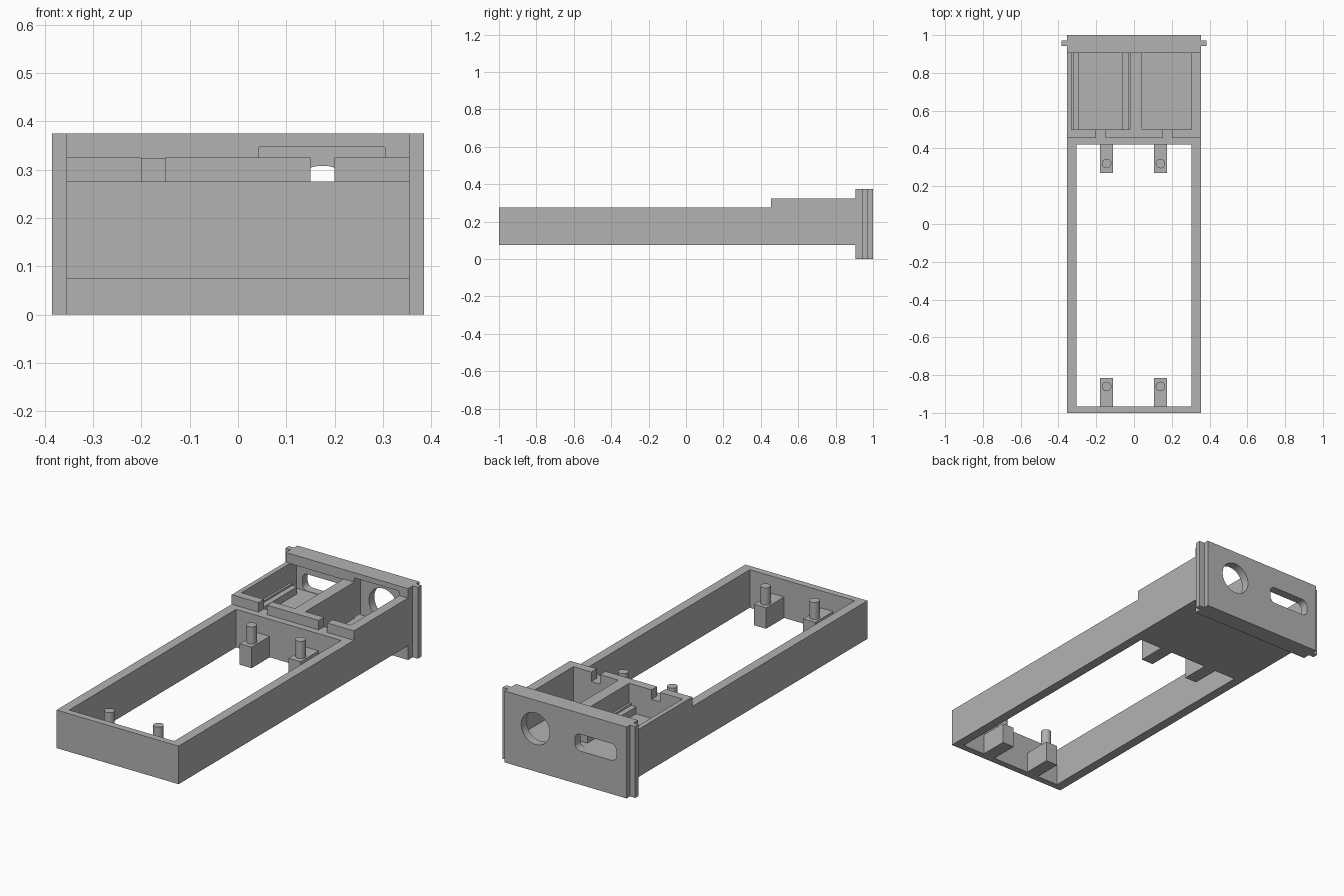
import bpy, bmesh
from math import radians
from mathutils import Matrix, Vector

if "Cube" in bpy.data.objects:
    bpy.data.objects.remove(bpy.data.objects["Cube"], do_unlink=True)

grey = bpy.data.materials.new("light grey plastic")
colour = (0.45, 0.45, 0.45, 1)
grey.diffuse_color = colour
grey.use_nodes = True
grey.node_tree.nodes["Principled BSDF"].inputs["Base Color"].default_value = colour


def finish(name, bm):
    mesh = bpy.data.meshes.new(name)
    bm.to_mesh(mesh)
    bm.free()
    mesh.materials.append(grey)
    ob = bpy.data.objects.new(name, mesh)
    bpy.context.collection.objects.link(ob)
    return ob


def box(name, x, y, z, round_y=0):
    """Box from (min, max) ranges; round_y rounds the edges running along y."""
    bm = bmesh.new()
    size = Vector((x[1] - x[0], y[1] - y[0], z[1] - z[0]))
    mid = Vector((sum(x), sum(y), sum(z))) / 2
    bmesh.ops.create_cube(bm, size=1, matrix=Matrix.Translation(mid) @ Matrix.Diagonal(size.to_4d()))
    if round_y:
        edges = [e for e in bm.edges if abs(e.verts[0].co.y - e.verts[1].co.y) > 1e-4]
        bmesh.ops.bevel(bm, geom=edges, offset=round_y, segments=6, profile=0.5, affect='EDGES')
    return finish(name, bm)


def cylinder(name, centre, radius, length, along_y=False):
    bm = bmesh.new()
    turn = Matrix.Rotation(radians(90 if along_y else 0), 4, 'X')
    bmesh.ops.create_cone(bm, cap_ends=True, segments=40, radius1=radius, radius2=radius,
                          depth=length, matrix=Matrix.Translation(centre) @ turn)
    return finish(name, bm)


def smooth(ob):
    bpy.ops.object.select_all(action='DESELECT')
    ob.select_set(True)
    bpy.context.view_layer.objects.active = ob
    bpy.ops.object.shade_smooth_by_angle(angle=radians(25))


def carve(ob, cutters):
    """Subtract every cutter from the part, then discard the cutters."""
    bpy.context.view_layer.objects.active = ob
    for c in cutters:
        c.hide_render = True
        mod = ob.modifiers.new("cut", 'BOOLEAN')
        mod.operation = 'DIFFERENCE'
        mod.solver = 'EXACT'
        mod.object = c
        bpy.ops.object.modifier_apply(modifier=mod.name)
        bpy.data.objects.remove(c, do_unlink=True)


W = 0.355        # half width of the body
BASE = 0.075     # underside of the tray
RIM = 0.275      # top of the tray walls
HOUSING = 0.325  # top of the connector housing
BACK = 0.905     # front of the end plate
PORT = 0.175     # sideways distance of both ports

# Open tray frame
frame = box("tray_frame", (-W, W), (-1, 0.455), (BASE, RIM))
carve(frame, [box("cut", (-0.305, 0.305), (-0.965, 0.42), (0, 0.5))])

# Connector housing: stepped left bay, plain right bay, two wire notches
housing = box("connector_housing", (-W, W), (0.455, BACK), (BASE, HOUSING))
bay_y = (0.5, 0.95)
cuts = [box("cut", (-PORT - h, -PORT + h), bay_y, (floor, 0.5))
        for h, floor in ((0.155, 0.222), (0.143, 0.212), (0.115, 0.175))]
cuts.append(box("cut", (0.042, 0.305), bay_y, (0.135, 0.5)))
cuts += [box("cut", (x - 0.025, x + 0.025), (0.4, 0.55), (RIM, 0.5)) for x in (-PORT, PORT)]
carve(housing, cuts)

# End plate: recessed behind each bay, with a round port and a slotted port
plate = box("end_plate", (-W, W), (BACK, 1), (0, 0.375))
recess_y = (0.85, 0.955)
carve(plate, [
    box("cut", (0.042, 0.305), recess_y, (0.135, 0.348), 0.006),
    box("cut", (-0.33, -0.02), recess_y, (0.175, 0.322)),
    cylinder("cut", (PORT, 1, 0.225), 0.083, 0.4, True),
    box("cut", (-0.295, -0.055), (0.8, 1.2), (0.177, 0.265), 0.03),
])
smooth(plate)

# Slide tabs on the plate edges
for side, s in (("right", -1), ("left", 1)):
    box(side + "_slide_tab", tuple(sorted((s * W, s * 0.385))), (0.943, 0.972), (0, 0.375))

# Board supports with locating pins, at both ends of the opening
for side, x in (("right", -0.145), ("left", 0.14)):
    for end, y, pin_y in (("front", (-0.965, -0.815), -0.86), ("rear", (0.27, 0.42), 0.32)):
        box(f"{end}_{side}_support", (x - 0.035, x + 0.035), y, (BASE, 0.185))
        smooth(cylinder(f"{end}_{side}_pin", (x, pin_y, 0.225), 0.025, 0.1))
